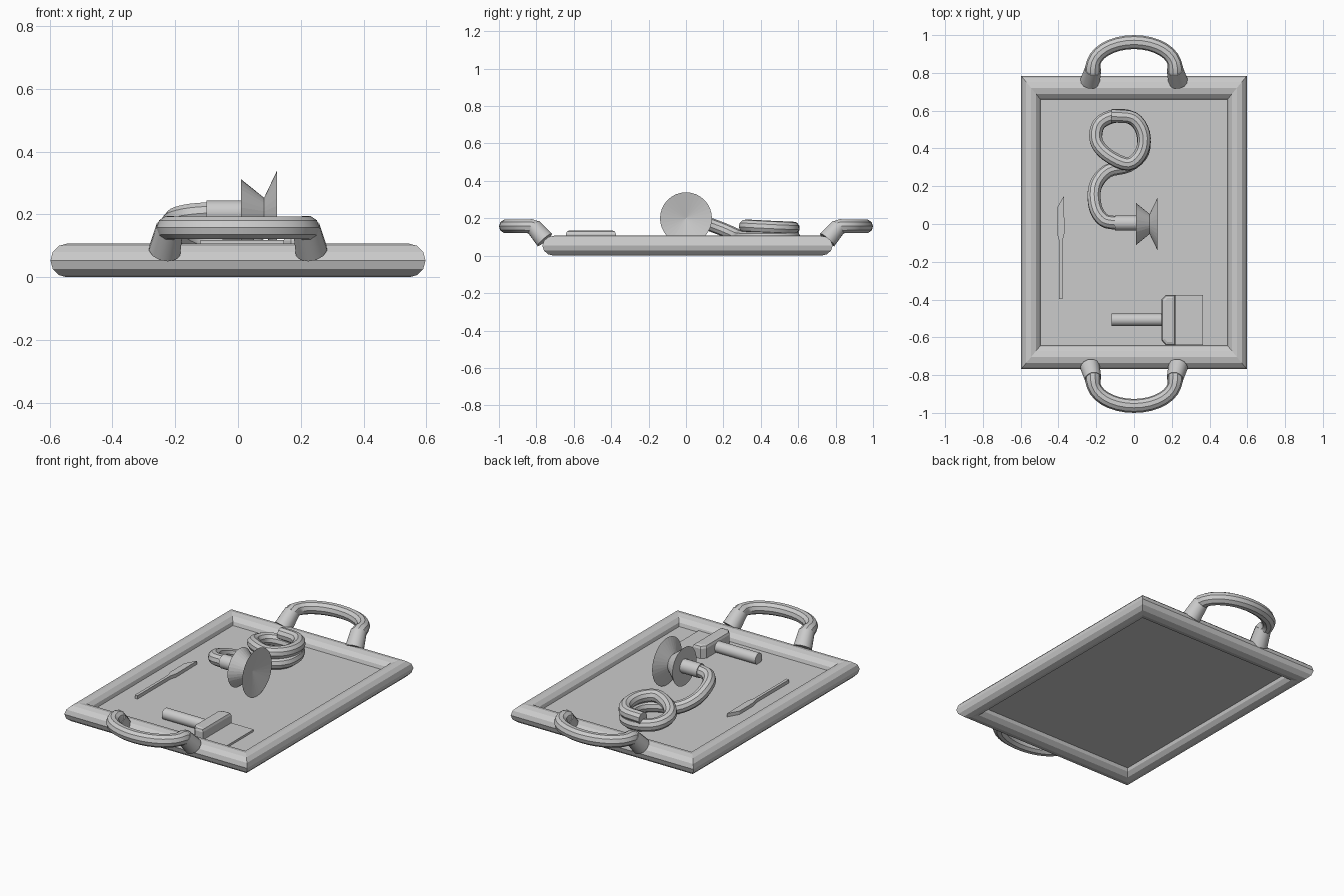
import bpy, bmesh, math
from mathutils import Vector, Quaternion

if "Cube" in bpy.data.objects:
    bpy.data.objects.remove(bpy.data.objects["Cube"])


def make(name, bm, smooth=None):
    bmesh.ops.recalc_face_normals(bm, faces=bm.faces[:])
    me = bpy.data.meshes.new(name)
    bm.to_mesh(me)
    bm.free()
    ob = bpy.data.objects.new(name, me)
    bpy.context.collection.objects.link(ob)
    if smooth:
        bpy.ops.object.select_all(action='DESELECT')
        ob.select_set(True)
        bpy.context.view_layer.objects.active = ob
        bpy.ops.object.shade_smooth_by_angle(angle=math.radians(smooth))
    return ob


def sweep(name, path, radii, sides, smooth=None):
    """Capped tube along a path; radii is a number or one value per point."""
    pts = [Vector(p) for p in path]
    if not isinstance(radii, (list, tuple)):
        radii = [radii] * len(pts)
    bm = bmesh.new()
    rings = []
    t0 = (pts[1] - pts[0]).normalized()
    n = t0.cross(Vector((0, 0, 1)))
    n.normalize()
    for i, p in enumerate(pts):
        t = (pts[min(i + 1, len(pts) - 1)] - pts[max(i - 1, 0)]).normalized()
        n = t0.rotation_difference(t) @ n
        t0 = t
        b = t.cross(n)
        rings.append([bm.verts.new(p + radii[i] * (n * math.cos(a) + b * math.sin(a)))
                      for a in (2 * math.pi * k / sides for k in range(sides))])
    for a, b in zip(rings, rings[1:]):
        for k in range(sides):
            j = (k + 1) % sides
            bm.faces.new((a[k], a[j], b[j], b[k]))
    bm.faces.new(rings[0])
    bm.faces.new(rings[-1])
    return make(name, bm, smooth)


def prism(name, outline, z0, z1, bevel=0):
    bm = bmesh.new()
    f = bm.faces.new([bm.verts.new((x, y, z0)) for x, y in outline])
    r = bmesh.ops.extrude_face_region(bm, geom=[f])
    top = [v for v in r['geom'] if isinstance(v, bmesh.types.BMVert)]
    bmesh.ops.translate(bm, verts=top, vec=(0, 0, z1 - z0))
    if bevel:
        edges = [e for e in bm.edges if all(v in top for v in e.verts)]
        bmesh.ops.bevel(bm, geom=edges, offset=bevel, segments=2, profile=0.5, affect='EDGES')
    return make(name, bm)


def rect(x0, x1, y0, y1):
    return [(x0, y0), (x1, y0), (x1, y1), (x0, y1)]


def spline(points, steps):
    p = [Vector(q) for q in points]
    p = [2 * p[0] - p[1]] + p + [2 * p[-1] - p[-2]]
    out = []
    for i in range(1, len(p) - 2):
        a, b, c, d = p[i - 1:i + 3]
        for s in range(steps):
            t = s / steps
            out.append(0.5 * (2 * b + (c - a) * t + (2 * a - 5 * b + 4 * c - d) * t * t
                              + (3 * b - a - 3 * c + d) * t ** 3))
    return out + [p[-2]]


# mitred tray frame with a 12-sided rounded section
CY, H = 0.008, 0.0535
bm = bmesh.new()
rings = []
for sx, sy in ((-1, -1), (1, -1), (1, 1), (-1, 1)):
    rings.append([bm.verts.new((sx * (0.545 + 0.052 * math.cos(a)),
                                CY + sy * (0.7125 + 0.0635 * math.cos(a)),
                                H + H * math.sin(a)))
                  for a in (math.pi * k / 6 for k in range(12))])
for i in range(4):
    a, b = rings[i], rings[(i + 1) % 4]
    for k in range(12):
        j = (k + 1) % 12
        bm.faces.new((a[k], a[j], b[j], b[k]))
make("tray_frame", bm)

# tray floor
prism("tray_floor", rect(-0.53, 0.53, CY - 0.69, CY + 0.69), 0.045, 0.06)

# end handles with flared feet
for side, s in (("back", 1), ("front", -1)):
    arc = [(0.218 * math.cos(a), s * (0.83 + 0.133 * math.sin(a)), 0.157)
           for a in (math.pi * k / 16 for k in range(17))]
    arc = [(0.218, s * 0.80, 0.147)] + arc + [(-0.218, s * 0.80, 0.147)]
    sweep(side + "_handle", arc, [0.041] * 2 + [0.037] * 15 + [0.041] * 2, 10, 35)
    for foot, m in (("right", 1), ("left", -1)):
        sweep(f"{side}_handle_{foot}_foot",
              [(m * 0.233, s * 0.755, 0.085), (m * 0.217, s * 0.818, 0.158)],
              [0.052, 0.044], 12, 35)

# coiled hose: rises from the coil to the bell connector
hose = [(-0.09, 0.005, 0.205), (-0.16, 0.02, 0.198), (-0.205, 0.09, 0.18),
        (-0.205, 0.20, 0.14), (-0.14, 0.28, 0.105), (-0.03, 0.31, 0.098),
        (0.045, 0.38, 0.097), (0.045, 0.49, 0.097), (-0.01, 0.56, 0.1),
        (-0.10, 0.572, 0.104), (-0.185, 0.53, 0.115), (-0.2, 0.44, 0.13),
        (-0.14, 0.365, 0.15), (-0.03, 0.318, 0.158), (0.04, 0.38, 0.155),
        (0.05, 0.48, 0.15), (-0.005, 0.56, 0.147), (-0.12, 0.573, 0.147)]
sweep("hose", spline(hose, 4), 0.036, 10, 35)
sweep("hose_connector", [(-0.1, 0.005, 0.205), (0.03, 0.005, 0.205)], 0.04, 20, 35)

# double cone bell with a dished face
sweep("bell", [(0.01, 0, 0.2), (0.083, 0, 0.2), (0.124, 0, 0.2), (0.095, 0, 0.2)],
      [0.112, 0.053, 0.139, 0.002], 32)

# wide scraper: handle, chamfered head, flat blade
sweep("scraper_handle", [(-0.12, -0.507, 0.086), (0.18, -0.507, 0.086)], 0.033, 16, 35)
prism("scraper_head", [(0.145, -0.615), (0.168, -0.642), (0.22, -0.642),
                       (0.22, -0.375), (0.168, -0.375), (0.145, -0.40)],
      0.058, 0.135, 0.018)
prism("scraper_blade", rect(0.2, 0.366, -0.64, -0.376), 0.058, 0.072)

# slim scalpel
prism("scalpel", [(-0.396, -0.397), (-0.379, -0.397), (-0.379, -0.09), (-0.368, -0.048),
                  (-0.371, 0.148), (-0.408, 0.085), (-0.408, -0.048), (-0.396, -0.09)],
      0.058, 0.08)
